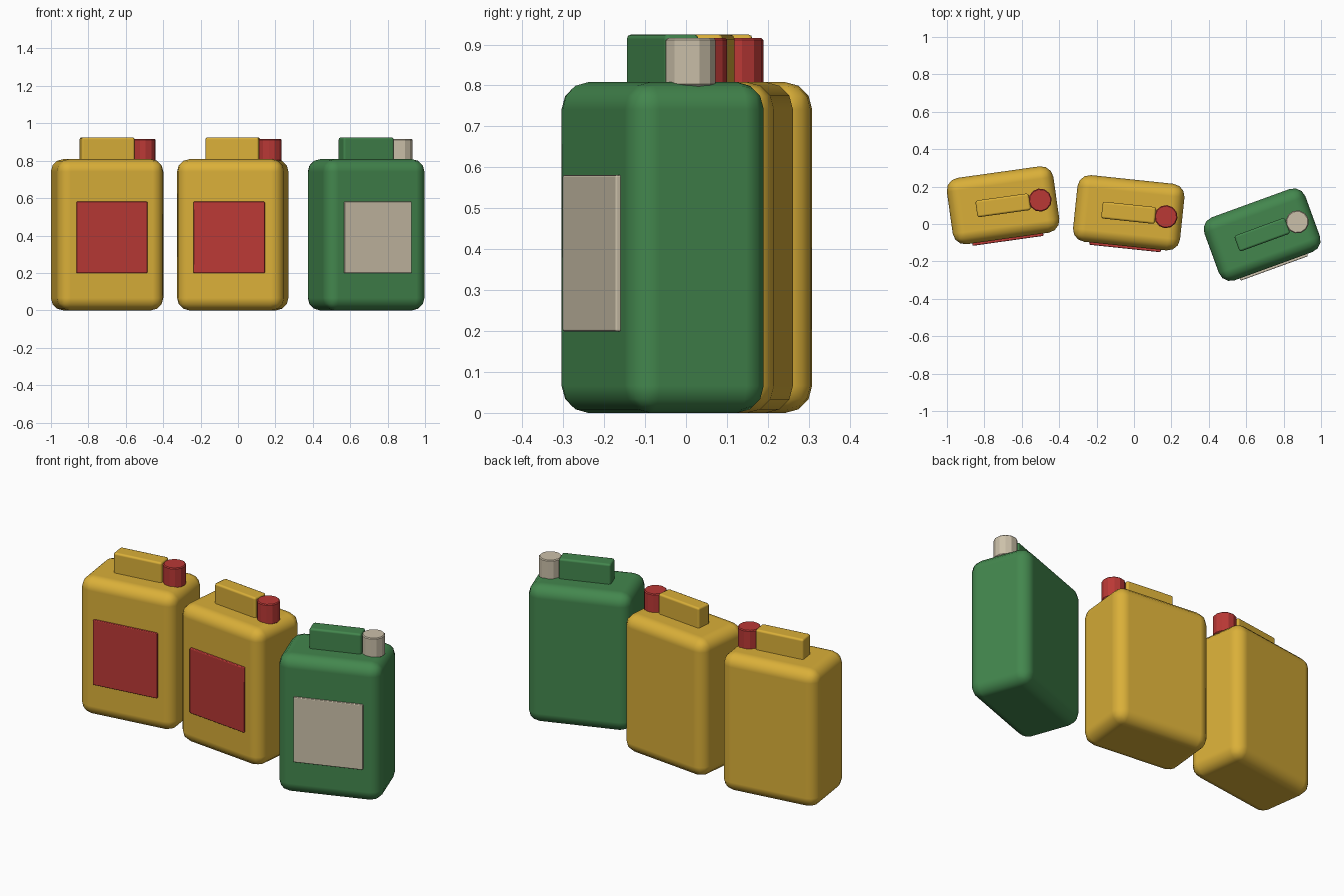
import bpy
import math
from mathutils import Matrix, Vector

cube = bpy.data.objects.get("Cube")
if cube:
    bpy.data.objects.remove(cube, do_unlink=True)


def material(name, rgb):
    m = bpy.data.materials.new(name)
    m.use_nodes = True
    m.diffuse_color = (*rgb, 1)
    m.node_tree.nodes["Principled BSDF"].inputs["Base Color"].default_value = (*rgb, 1)
    return m


yellow = material("mustard_yellow", (0.70, 0.43, 0.04))
red = material("brick_red", (0.49, 0.04, 0.036))
green = material("forest_green", (0.056, 0.24, 0.075))
cream = material("warm_cream", (0.60, 0.53, 0.40))


def finish(name, mat, place, bevel, segments, smooth):
    """Name, colour, round and place the active object."""
    ob = bpy.context.object
    ob.name = name
    ob.data.materials.append(mat)
    mod = ob.modifiers.new("rounding", "BEVEL")
    mod.width = bevel
    mod.segments = segments
    mod.limit_method = "ANGLE"
    mod.angle_limit = math.radians(40)
    if smooth:
        bpy.ops.object.shade_smooth()
        mod.harden_normals = True
    ob.matrix_world = place
    return ob


def box(name, mat, place, centre, size, bevel, segments=2, smooth=True):
    bpy.ops.mesh.primitive_cube_add(size=1)
    ob = bpy.context.object
    ob.data.transform(Matrix.Translation(centre) @ Matrix.Diagonal((*size, 1)))
    return finish(name, mat, place, bevel, segments, smooth)


def canister(prefix, x, y, turn, body_mat, trim_mat):
    place = Matrix.Translation((x, y, 0)) @ Matrix.Rotation(math.radians(turn), 4, "Z")
    # rounded body
    box(prefix + "_body", body_mat, place, Vector((0, 0, 0.404)),
        (0.575, 0.358, 0.808), 0.066, 3)
    # grip block on top
    box(prefix + "_handle", body_mat, place, Vector((0, 0, 0.855)),
        (0.288, 0.09, 0.14), 0.012)
    # front label plate
    box(prefix + "_label", trim_mat, place, Vector((0, -0.182, 0.39)),
        (0.383, 0.02, 0.382), 0.005)
    # faceted screw cap
    bpy.ops.mesh.primitive_cylinder_add(vertices=12, radius=0.062, depth=0.118)
    bpy.context.object.data.transform(Matrix.Translation((0.2, 0, 0.857)))
    finish(prefix + "_cap", trim_mat, place, 0.005, 1, False)


canister("right_canister", -0.70, 0.10, 8, yellow, red)
canister("middle_canister", -0.028, 0.06, -6, yellow, red)
canister("left_canister", 0.685, -0.057, 20, green, cream)
